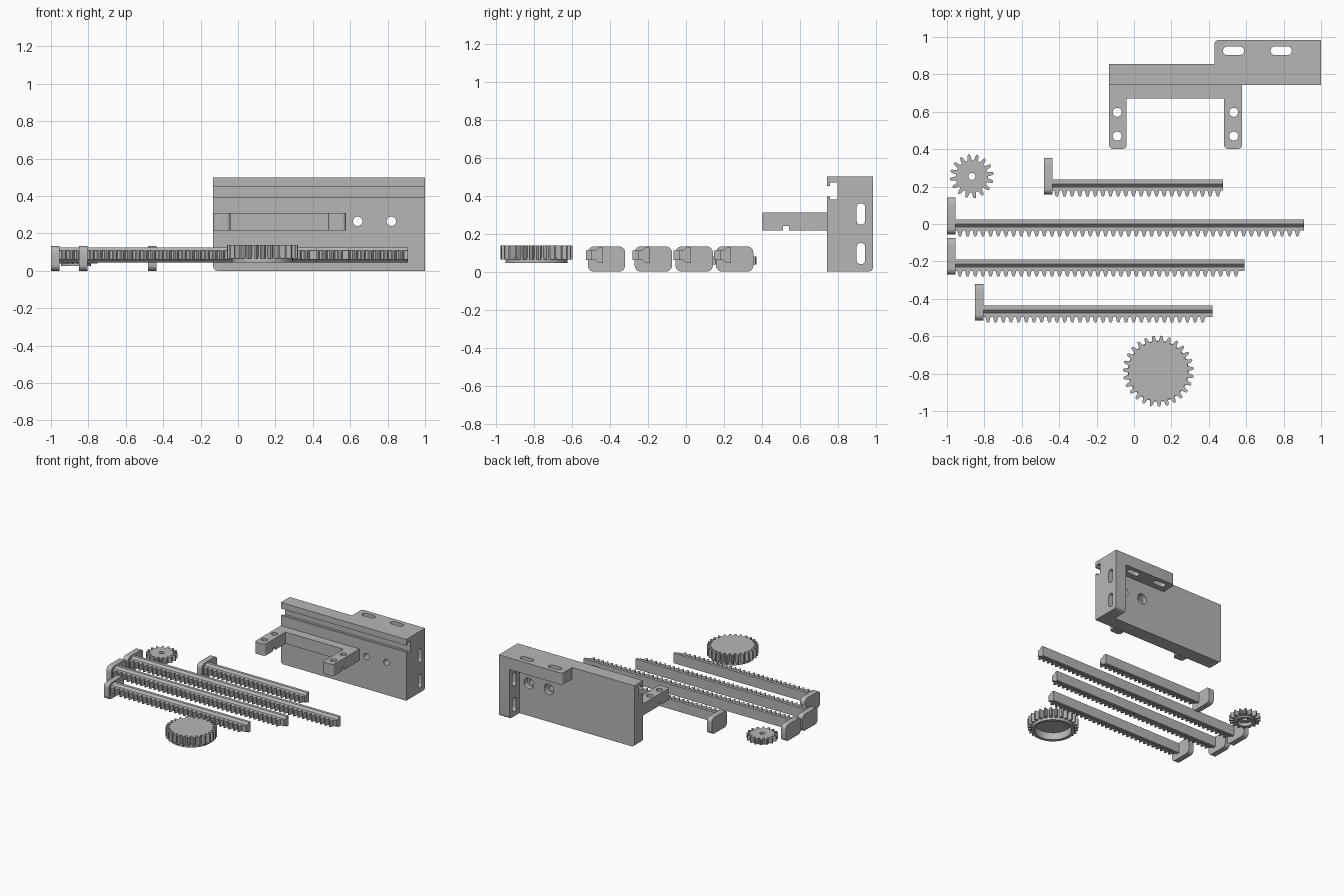
import bpy, bmesh, math

if "Cube" in bpy.data.objects:
    bpy.data.objects.remove(bpy.data.objects["Cube"])

grey = bpy.data.materials.new("plain grey")
grey.diffuse_color = (0.47, 0.47, 0.47, 1)
grey.use_nodes = True
grey.node_tree.nodes["Principled BSDF"].inputs["Base Color"].default_value = grey.diffuse_color


def prism(name, pts, axis, lo, hi):
    """Extrude a 2D outline along an axis: z -> (x, y), y -> (x, z), x -> (y, z)."""
    put = {'z': lambda a, b, t: (a, b, t), 'y': lambda a, b, t: (a, t, b),
           'x': lambda a, b, t: (t, a, b)}[axis]
    bm = bmesh.new()
    rings = [[bm.verts.new(put(a, b, t)) for a, b in pts] for t in (lo, hi)]
    bm.faces.new(rings[0])
    bm.faces.new(rings[1])
    n = len(pts)
    for i in range(n):
        j = (i + 1) % n
        bm.faces.new((rings[0][i], rings[0][j], rings[1][j], rings[1][i]))
    bmesh.ops.recalc_face_normals(bm, faces=bm.faces)
    mesh = bpy.data.meshes.new(name)
    bm.to_mesh(mesh)
    bm.free()
    mesh.materials.append(grey)
    obj = bpy.data.objects.new(name, mesh)
    bpy.context.collection.objects.link(obj)
    return obj


def combine(obj, others, operation):
    """Apply booleans and drop the helper solids."""
    bpy.context.view_layer.objects.active = obj
    for other in others:
        mod = obj.modifiers.new("bool", 'BOOLEAN')
        mod.operation, mod.solver, mod.object = operation, 'EXACT', other
        bpy.ops.object.modifier_apply(modifier=mod.name)
        bpy.data.objects.remove(other)


def rect(a0, a1, b0, b1, radii=(0, 0, 0, 0), steps=6):
    """Rectangle with a radius per corner: low-low, high-low, high-high, low-high."""
    pts = []
    corners = ((a0, b0, 1, 1), (a1, b0, -1, 1), (a1, b1, -1, -1), (a0, b1, 1, -1))
    for k, ((a, b, sa, sb), r) in enumerate(zip(corners, radii)):
        if r == 0:
            pts.append((a, b))
            continue
        for i in range(steps + 1):
            t = math.pi + math.pi / 2 * (k + i / steps)
            pts.append((a + sa * r + r * math.cos(t), b + sb * r + r * math.sin(t)))
    return pts


def circle(a, b, r, n=32):
    return [(a + r * math.cos(2 * math.pi * i / n), b + r * math.sin(2 * math.pi * i / n))
            for i in range(n)]


def slot(a, b, w, h):
    r = min(w, h) / 2 - 0.0005
    return rect(a - w / 2, a + w / 2, b - h / 2, b + h / 2, (r,) * 4)


def smooth(obj):
    bpy.ops.object.select_all(action='DESELECT')
    obj.select_set(True)
    bpy.context.view_layer.objects.active = obj
    bpy.ops.object.shade_smooth_by_angle(angle=math.radians(25))


# Guide bracket: upright web, top flange, end flange and forked arms
bracket = prism("guide_bracket", rect(-0.133, 1, 0, 0.5, (0.025, 0, 0, 0)), 'y', 0.742, 0.856)
combine(bracket, [
    prism("top_flange", rect(0.43, 1, 0.80, 0.985, (0, 0, 0, 0.025)), 'z', 0.405, 0.5),
    prism("end_flange", rect(0.80, 0.985, 0, 0.5, (0, 0.025, 0, 0)), 'x', 0.905, 1),
    prism("arm_bridge", rect(-0.10, 0.54, 0.67, 0.77), 'z', 0.215, 0.31),
    prism("left_arm", rect(-0.133, -0.04, 0.402, 0.77, (0.02, 0.02, 0, 0)), 'z', 0.215, 0.31),
    prism("right_arm", rect(0.482, 0.577, 0.402, 0.77, (0.02, 0.02, 0, 0)), 'z', 0.215, 0.31),
], 'UNION')

# T-slot, bottom notch, slotted holes and bolt holes
t_slot = [(0.70, 0.395), (0.758, 0.395), (0.758, 0.38), (0.798, 0.38),
          (0.798, 0.468), (0.758, 0.468), (0.758, 0.45), (0.70, 0.45)]
cuts = [prism("cut", t_slot, 'x', -0.3, 1.2),
        prism("cut", rect(0.51, 0.542, 0.15, 0.24), 'x', -0.3, 0.7)]
for x in (0.532, 0.787):
    cuts.append(prism("cut", slot(x, 0.926, 0.113, 0.046), 'z', 0.35, 0.6))
for z in (0.095, 0.303):
    cuts.append(prism("cut", slot(0.92, z, 0.046, 0.112), 'x', 0.8, 1.1))
for x in (0.64, 0.82):
    cuts.append(prism("cut", circle(x, 0.265, 0.025), 'y', 0.7, 0.9))
    cuts.append(prism("cut", circle(x, 0.265, 0.043), 'y', 0.815, 0.9))
for x in (-0.09, 0.533):
    for y in (0.47, 0.597):
        cuts.append(prism("cut", circle(x, y, 0.024), 'z', 0.15, 0.4))
combine(bracket, cuts, 'DIFFERENCE')
smooth(bracket)

PITCH = 0.041


def rack(name, x0, x1, y):
    """Sliding toothed bar with a rounded end stop; y is the back face of the bar."""
    profile = [(y, 0.045), (y - 0.024, 0.045), (y - 0.04, 0.06), (y - 0.04, 0.11),
               (y - 0.024, 0.126), (y, 0.126)]
    bar = prism(name, profile, 'x', x0 + 0.02, x1)
    comb = [(x1, y - 0.03), (x0 + 0.03, y - 0.03), (x0 + 0.03, y - 0.06)]
    x = x0 + 0.055
    while x + PITCH * 0.75 < x1:
        for f, d in ((0, 0.06), (0.17, 0.086), (0.24, 0.091), (0.46, 0.091), (0.53, 0.086), (0.7, 0.06)):
            comb.append((x + PITCH * f, y - d))
        x += PITCH
    comb.append((x1, y - 0.06))
    stop = rect(y - 0.08, y + 0.116, 0, 0.132, (0.032,) * 4)
    combine(bar, [prism("teeth", comb, 'z', 0.06, 0.11),
                  prism("stop", stop, 'x', x0, x0 + 0.045)], 'UNION')
    smooth(bar)


rack("short_rack", -0.482, 0.475, 0.238)
rack("longest_rack", -1.0, 0.91, 0.025)
rack("long_rack", -1.0, 0.59, -0.19)
rack("medium_rack", -0.85, 0.42, -0.436)


def gear(name, cx, cy, n, r_out, z0, z1, hub_r, hub_z, recess_r, recess_z, bore):
    """Spur gear with a raised rim and recess on its underside."""
    pts = []
    for i in range(n):
        for f, d in ((0, 0.031), (0.17, 0.006), (0.24, 0), (0.46, 0), (0.53, 0.006), (0.7, 0.031)):
            t = 2 * math.pi * (i + f) / n
            pts.append((cx + (r_out - d) * math.cos(t), cy + (r_out - d) * math.sin(t)))
    wheel = prism(name, pts, 'z', z0, z1)
    combine(wheel, [prism("hub", circle(cx, cy, hub_r, 48), 'z', hub_z, z0 + 0.01)], 'UNION')
    cut = [prism("cut", circle(cx, cy, recess_r, 48), 'z', hub_z - 0.1, recess_z)]
    if bore:
        cut.append(prism("cut", circle(cx, cy, bore), 'z', hub_z - 0.1, z1 + 0.1))
    combine(wheel, cut, 'DIFFERENCE')
    smooth(wheel)


gear("large_gear", 0.13, -0.787, 27, 0.19, 0.065, 0.138, 0.163, 0.045, 0.138, 0.105, 0)
gear("small_gear", -0.867, 0.255, 16, 0.117, 0.038, 0.08, 0.08, 0.025, 0.056, 0.05, 0.019)
